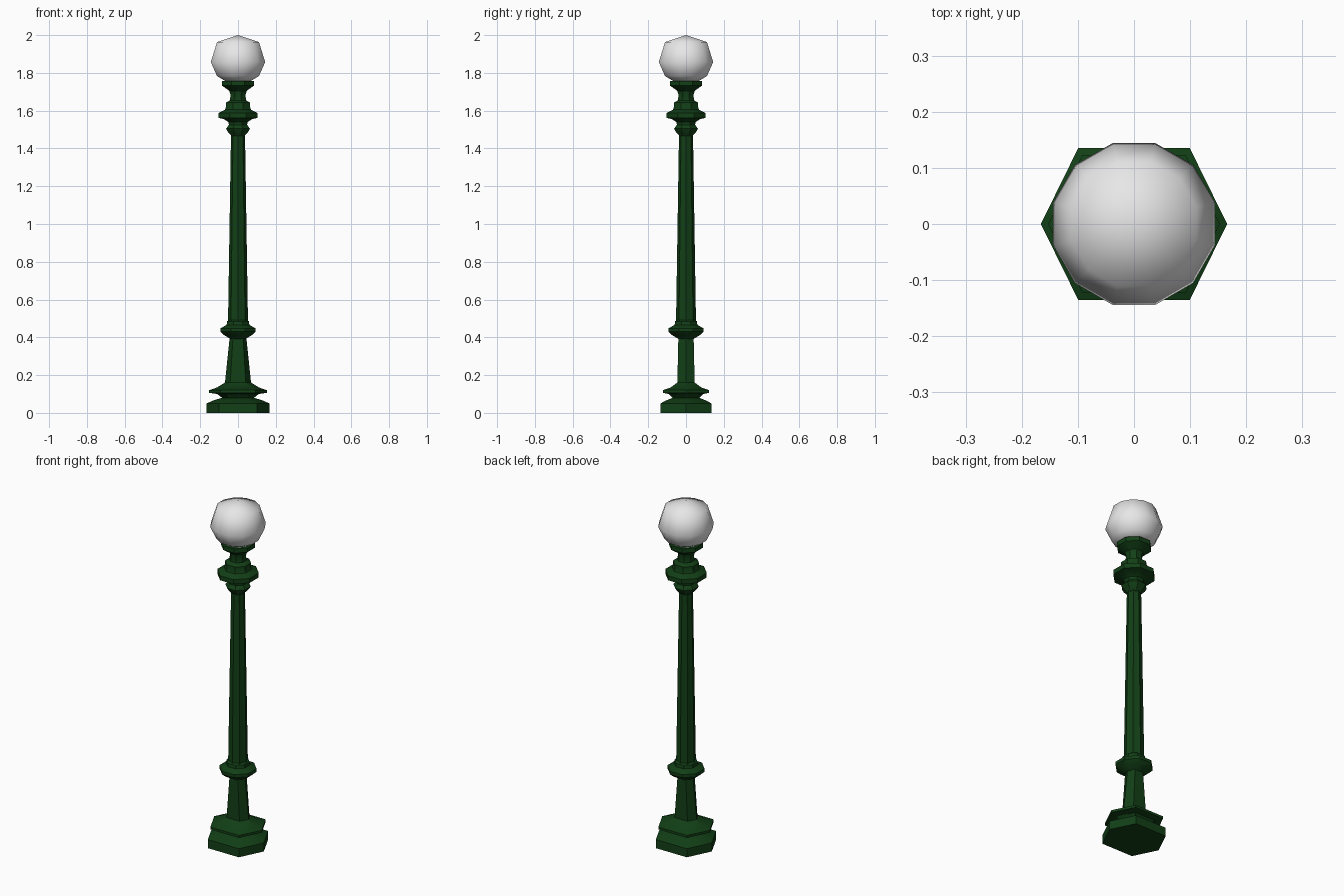
import bpy, bmesh, math

cube = bpy.data.objects.get("Cube")
if cube:
    bpy.data.objects.remove(cube)


def make_material(name, color):
    mat = bpy.data.materials.new(name)
    mat.use_nodes = True
    mat.diffuse_color = color
    mat.node_tree.nodes["Principled BSDF"].inputs["Base Color"].default_value = color
    return mat


def circle(sides, turn=0.0, flute=1.0):
    """Unit outline; every second corner is pulled in by the flute factor."""
    pts = []
    for i in range(sides):
        a = math.radians(turn) + math.tau * i / sides
        r = flute if i % 2 else 1.0
        pts.append((r * math.cos(a), r * math.sin(a)))
    return pts


def loft(name, outline, rings, mat, smooth_angle):
    """Skin an outline through rings of (z, x radius, y radius) and cap the ends."""
    bm = bmesh.new()
    loops = [[bm.verts.new((x * rx, y * ry, z)) for x, y in outline]
             for z, rx, ry in rings]
    n = len(outline)
    for low, high in zip(loops, loops[1:]):
        for i in range(n):
            j = (i + 1) % n
            bm.faces.new((low[i], low[j], high[j], high[i]))
    bm.faces.new(loops[0][::-1])
    bm.faces.new(loops[-1])
    bmesh.ops.remove_doubles(bm, verts=bm.verts, dist=0.0001)
    bmesh.ops.recalc_face_normals(bm, faces=bm.faces)
    mesh = bpy.data.meshes.new(name)
    bm.to_mesh(mesh)
    bm.free()
    mesh.materials.append(mat)
    obj = bpy.data.objects.new(name, mesh)
    bpy.context.collection.objects.link(obj)
    bpy.ops.object.select_all(action='DESELECT')
    obj.select_set(True)
    bpy.context.view_layer.objects.active = obj
    bpy.ops.object.shade_smooth_by_angle(angle=math.radians(smooth_angle))
    return obj


def turned(profile):
    return [(z, r, r) for z, r in profile]


green = make_material("dark green paint", (0.006, 0.05, 0.008, 1))
white = make_material("white glass", (0.8, 0.8, 0.8, 1))

hexagon = [(1, 0), (0.6, 1), (-0.6, 1), (-1, 0), (-0.6, -1), (0.6, -1)]
octagon = circle(8, 22.5)

# Stepped hexagonal foot
loft("base", hexagon, [(0, .166, .135), (.05, .166, .135), (.066, .13, .105),
                       (.08, .085, .07), (.1, .11, .09), (.106, .153, .123),
                       (.12, .153, .123), (.135, .11, .08), (.16, .07, .047)], green, 30)

# Flared pedestal
loft("pedestal", hexagon, [(.15, .07, .046), (.42, .042, .04)], green, 30)

# Collar between pedestal and shaft
loft("lower_collar", octagon, turned([(.39, .04), (.412, .08), (.43, .1), (.448, .1),
                                      (.466, .065), (.485, .062), (.492, .052)]), green, 30)

# Fluted tapering shaft
loft("shaft", circle(16, 0, 0.88), turned([(.47, .053), (1.48, .037)]), green, 20)

# Capital: small bead, wide ring, neck and lamp cup
loft("capital", octagon, turned([(1.465, .036), (1.49, .06), (1.505, .068), (1.525, .052),
                                 (1.54, .055), (1.555, .08), (1.562, .112), (1.588, .112),
                                 (1.605, .075), (1.618, .07), (1.642, .07), (1.655, .046),
                                 (1.685, .043), (1.705, .05), (1.725, .08), (1.733, .092),
                                 (1.758, .092)]), green, 30)

# Faceted glass globe
loft("globe", circle(12, 15), turned([(1.757, .07), (1.783, .115), (1.857, .149),
                                      (1.963, .115), (2.0, 0)]), white, 70)
